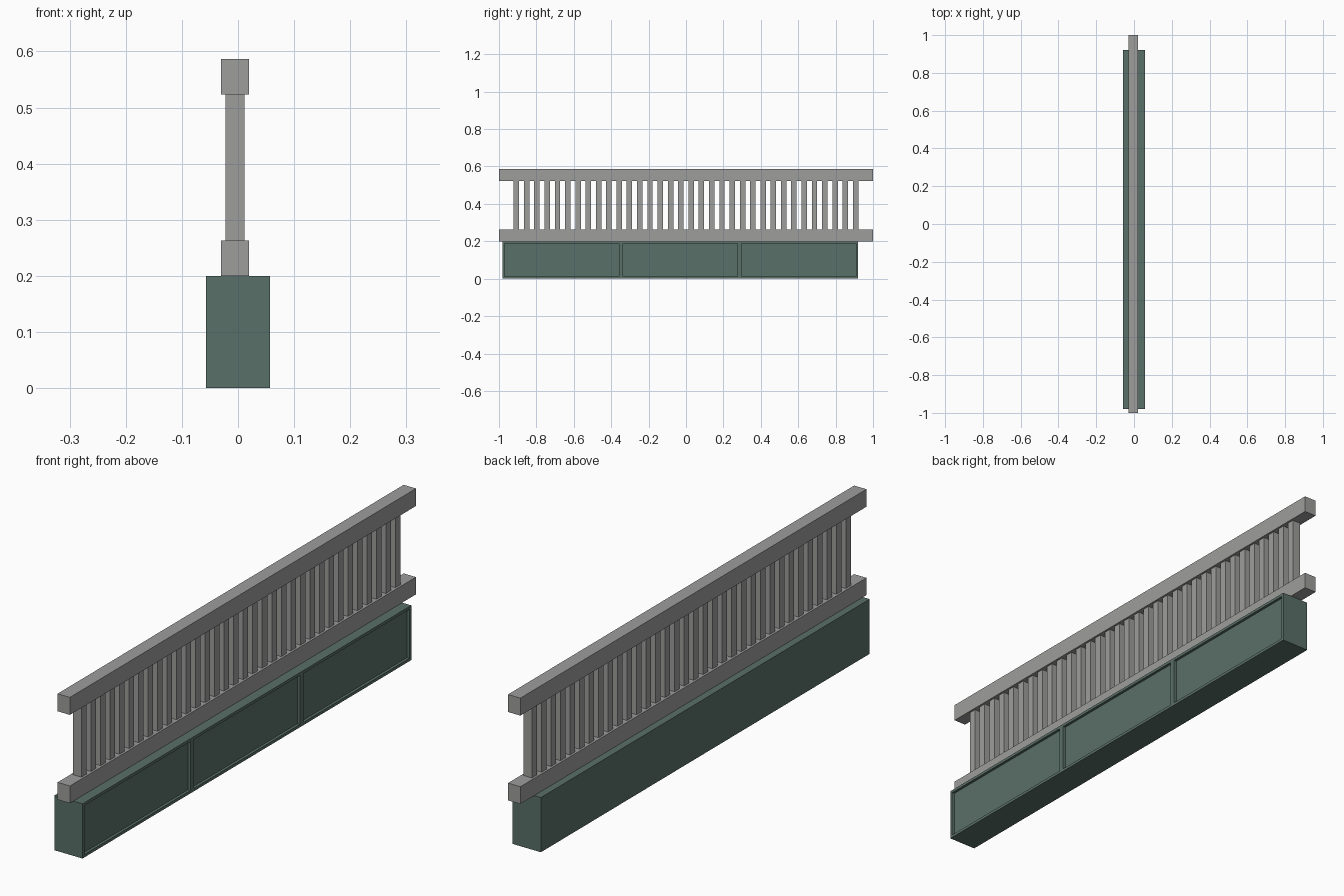
import bpy, bmesh

if "Cube" in bpy.data.objects:
    bpy.data.objects.remove(bpy.data.objects["Cube"])


def material(name, rgb):
    m = bpy.data.materials.new(name)
    m.diffuse_color = (*rgb, 1)
    m.use_nodes = True
    m.node_tree.nodes["Principled BSDF"].inputs["Base Color"].default_value = m.diffuse_color
    return m


GREY = material("grey_stone", (0.34, 0.34, 0.335))
GREEN = material("dark_green", (0.102, 0.162, 0.138))


def add_box(bm, x, y, z):
    """Box from (min, max) ranges on each axis."""
    verts = bmesh.ops.create_cube(bm, size=1)["verts"]
    for v in verts:
        for i, (lo, hi) in enumerate((x, y, z)):
            v.co[i] = hi if v.co[i] > 0 else lo
    return verts


def finish(bm, name, mat):
    bmesh.ops.recalc_face_normals(bm, faces=bm.faces)
    mesh = bpy.data.meshes.new(name)
    bm.to_mesh(mesh)
    bm.free()
    mesh.materials.append(mat)
    bpy.context.collection.objects.link(bpy.data.objects.new(name, mesh))


# base plinth, split into three bays with a recessed panel on the +x side
Y0, Y1, BAYS = -0.98, 0.92, 3
bm = bmesh.new()
add_box(bm, (-0.057, 0.057), (Y0, Y1), (0, 0.2))
for i in range(1, BAYS):
    bmesh.ops.bisect_plane(bm, geom=bm.verts[:] + bm.edges[:] + bm.faces[:],
                           plane_co=(0, Y0 + (Y1 - Y0) * i / BAYS, 0),
                           plane_no=(0, 1, 0))
bm.normal_update()
panels = [f for f in bm.faces if f.normal.x > 0.9]
bmesh.ops.inset_individual(bm, faces=panels, thickness=0.015)
rim = bmesh.ops.extrude_discrete_faces(bm, faces=panels)["faces"]
for f in rim:
    for v in f.verts:
        v.co.x -= 0.01
finish(bm, "base_plinth", GREEN)

# bottom and top rails
for name, z in (("bottom_rail", (0.2, 0.263)), ("top_rail", (0.523, 0.587))):
    bm = bmesh.new()
    add_box(bm, (-0.03, 0.02), (-1, 1), z)
    finish(bm, name, GREY)

# row of balusters
COUNT, HALF = 34, 0.0145
bm = bmesh.new()
for i in range(COUNT):
    y = -0.907 + 1.814 * i / (COUNT - 1)
    add_box(bm, (-0.022, 0.012), (y - HALF, y + HALF), (0.263, 0.523))
finish(bm, "balusters", GREY)
